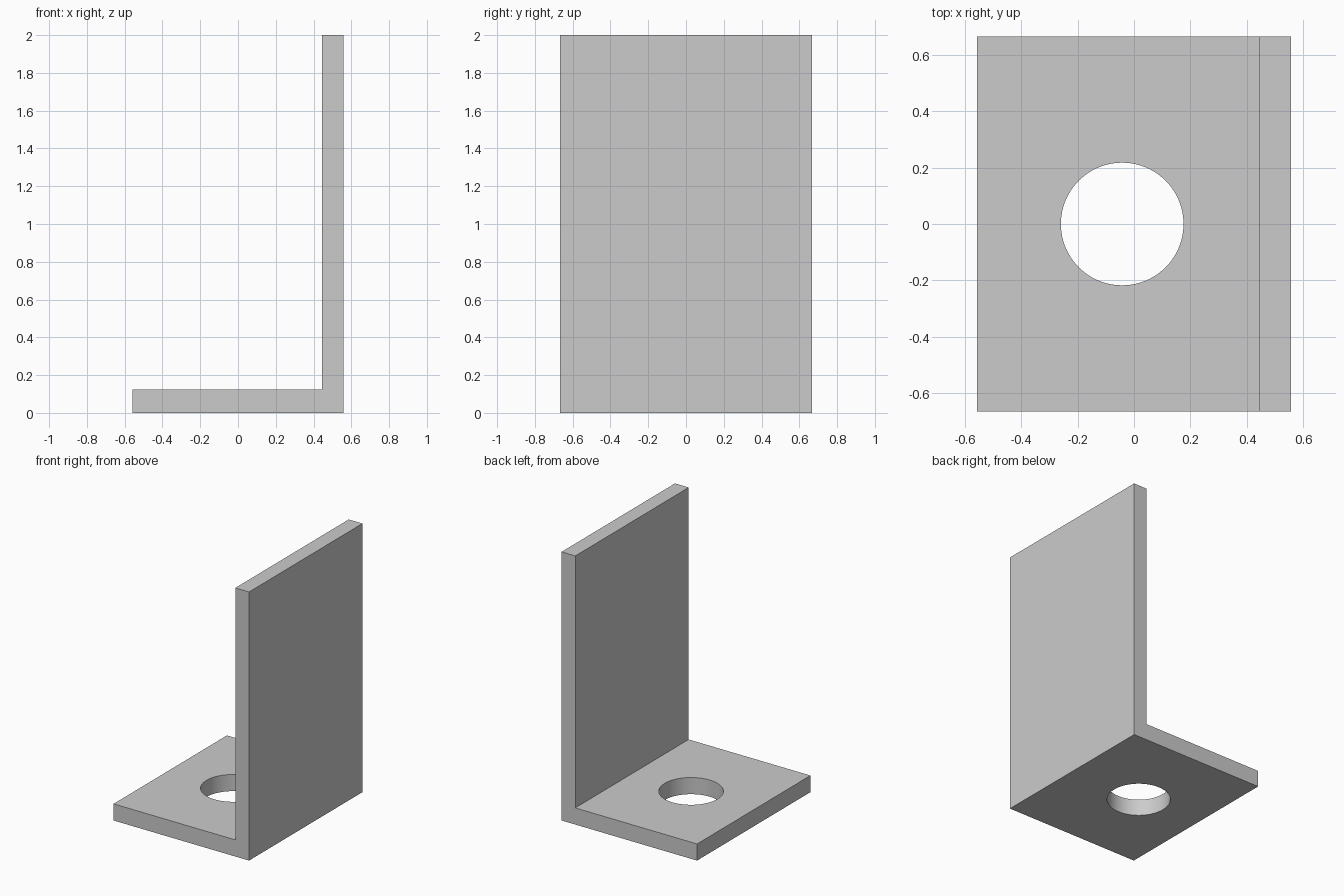
import bpy
import bmesh

cube = bpy.data.objects.get("Cube")
if cube:
    bpy.data.objects.remove(cube, do_unlink=True)

HALF_WIDTH, HALF_DEPTH, HEIGHT = 0.558, 0.667, 2.0
WALL_INNER, BASE_TOP = 0.445, 0.124
HOLE_X, HOLE_RADIUS = -0.042, 0.218

# Single grey finish
grey = bpy.data.materials.new("light grey")
grey.use_nodes = True
colour = (0.6, 0.6, 0.6, 1)
grey.diffuse_color = colour
grey.node_tree.nodes["Principled BSDF"].inputs["Base Color"].default_value = colour

# Bracket: L-shaped profile extruded along its depth
profile = [(-HALF_WIDTH, 0), (HALF_WIDTH, 0), (HALF_WIDTH, HEIGHT),
           (WALL_INNER, HEIGHT), (WALL_INNER, BASE_TOP), (-HALF_WIDTH, BASE_TOP)]
bm = bmesh.new()
face = bm.faces.new([bm.verts.new((x, -HALF_DEPTH, z)) for x, z in profile])
sides = bmesh.ops.extrude_face_region(bm, geom=[face])
moved = [v for v in sides["geom"] if isinstance(v, bmesh.types.BMVert)]
bmesh.ops.translate(bm, verts=moved, vec=(0, 2 * HALF_DEPTH, 0))
bmesh.ops.recalc_face_normals(bm, faces=bm.faces)
mesh = bpy.data.meshes.new("angle_bracket")
bm.to_mesh(mesh)
bm.free()
mesh.materials.append(grey)
bracket = bpy.data.objects.new("angle_bracket", mesh)
bpy.context.collection.objects.link(bracket)

# Round hole through the base plate
bpy.ops.mesh.primitive_cylinder_add(vertices=96, radius=HOLE_RADIUS, depth=0.5,
                                    location=(HOLE_X, 0, BASE_TOP / 2))
cutter = bpy.context.object
cutter.name = "hole_cutter"
cutter.data.materials.append(grey)
cut = bracket.modifiers.new("bolt_hole", "BOOLEAN")
cut.operation = "DIFFERENCE"
cut.solver = "EXACT"
cut.object = cutter

# Apply the cut, then drop the cutter
bpy.ops.object.select_all(action="DESELECT")
bracket.select_set(True)
bpy.context.view_layer.objects.active = bracket
bpy.ops.object.modifier_apply(modifier=cut.name)
bpy.data.objects.remove(cutter, do_unlink=True)
bpy.ops.object.shade_smooth_by_angle()
